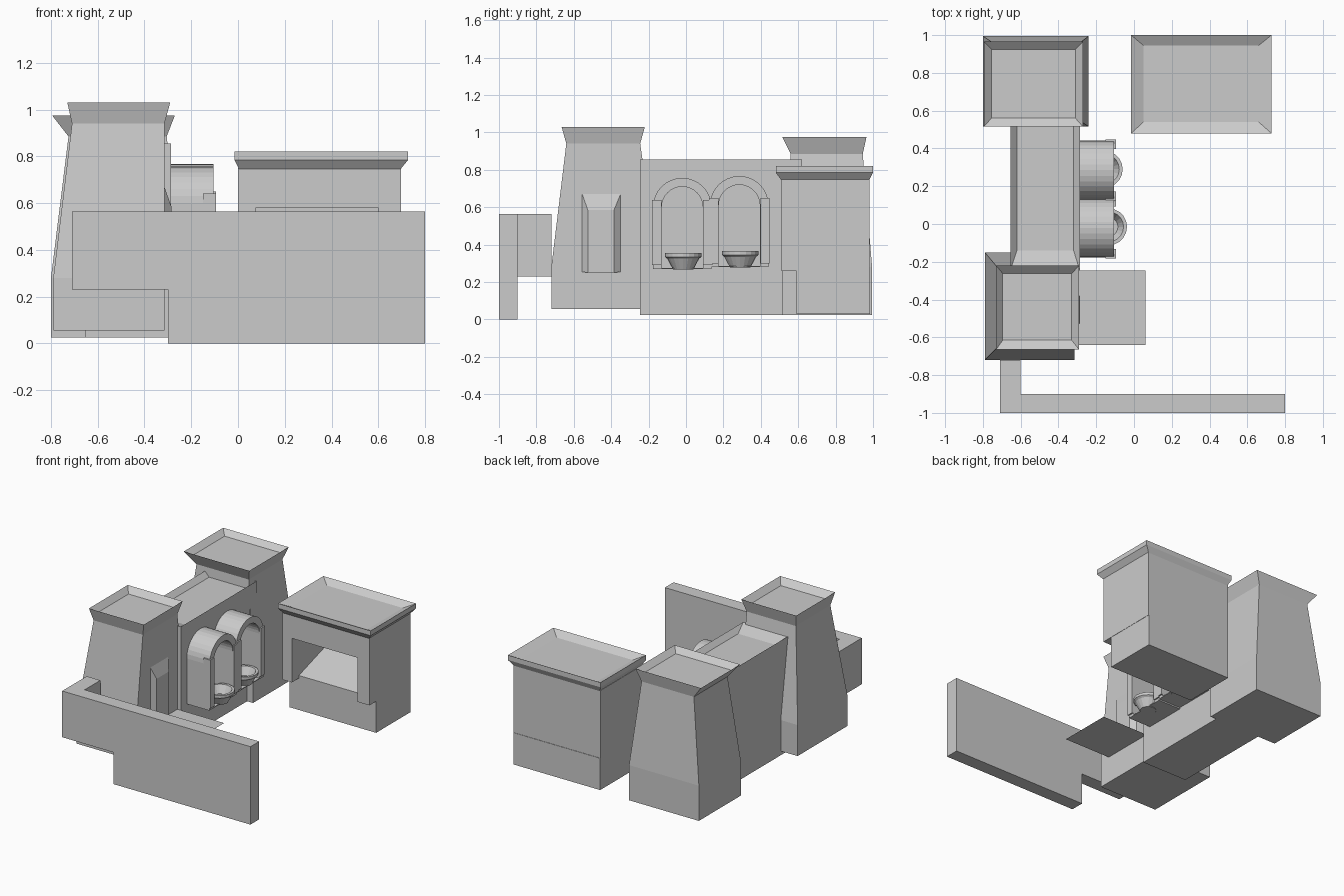
import bpy, bmesh, math

if "Cube" in bpy.data.objects:
    bpy.data.objects.remove(bpy.data.objects["Cube"])


def make(name, verts, faces):
    me = bpy.data.meshes.new(name)
    me.from_pydata(verts, [], faces)
    bm = bmesh.new()
    bm.from_mesh(me)
    bmesh.ops.recalc_face_normals(bm, faces=bm.faces)
    bm.to_mesh(me)
    bm.free()
    ob = bpy.data.objects.new(name, me)
    bpy.context.collection.objects.link(ob)
    return ob


def skin(name, rings):
    """Join equal-sized rings of points in order and cap both ends."""
    n = len(rings[0])
    verts = [p for r in rings for p in r]
    faces = [(i*n + j, i*n + (j+1) % n, (i+1)*n + (j+1) % n, (i+1)*n + j)
             for i in range(len(rings) - 1) for j in range(n)]
    faces += [tuple(range(n)), tuple(range(len(verts) - n, len(verts)))]
    return make(name, verts, faces)


def loft(name, *levels):
    """Stacked rectangles: (x0, x1, y0, y1, z)."""
    return skin(name, [[(a, c, z), (b, c, z), (b, d, z), (a, d, z)]
                       for a, b, c, d, z in levels])


def box(name, x0, x1, y0, y1, z0, z1):
    return loft(name, (x0, x1, y0, y1, z0), (x0, x1, y0, y1, z1))


def prism(name, pts, axis, lo, hi):
    """Extrude a profile along x (yz points) or y (xz points)."""
    at = {'x': lambda p, t: (t, p[0], p[1]), 'y': lambda p, t: (p[0], t, p[1])}[axis]
    return skin(name, [[at(p, t) for p in pts] for t in (lo, hi)])


# Front boundary wall with raised left end and its return
prism("boundary_wall", [(-.71, .23), (-.30, .23), (-.30, 0), (.80, 0), (.80, .565), (-.71, .565)],
      'y', -1, -.9)
box("boundary_return", -.71, -.60, -.9, -.72, .23, .565)

# Front tower: plinth, tapered shaft, flared rim and sunken roof
loft("front_tower", (-.79, -.315, -.72, -.15, .055), (-.79, -.315, -.72, -.15, .28),
     (-.71, -.315, -.64, -.245, .94), (-.73, -.29, -.665, -.22, 1.03),
     (-.695, -.33, -.615, -.262, .99))

# Back tower
loft("back_tower", (-.80, -.24, .515, .995, .025), (-.80, -.24, .515, .995, .28),
     (-.725, -.305, .56, .945, .885), (-.795, -.27, .515, .965, .975),
     (-.755, -.31, .56, .925, .94))

# Linking wall with sunken roof
loft("linking_wall", (-.655, -.287, -.245, .62, .025), (-.655, -.287, -.245, .62, .855),
     (-.62, -.32, -.14, .60, .82))

# Tapered door projecting from the front tower
skin("tower_door", [[(x, a, c), (x, b, c), (x, b, d), (x, a, d)] for x, a, b, c, d in
                    ((-.33, -.555, -.35, .255, .67), (-.315, -.555, -.35, .255, .67),
                     (-.285, -.525, -.385, .25, .585))])

# Thin landing in front of the door
make("door_landing", [(-.315, -.64, .25), (.06, -.64, .25), (.06, -.245, .25), (-.315, -.245, .25)],
     [(0, 1, 2, 3)])

# Two vaulted alcoves with floors, front piers and bowls
for i, (cy, dz, bowl_x) in enumerate(((-.02, 0, -.135), (.285, .01, -.158))):
    spring, bottom = .60 + dz, .27 + dz

    def arc(r):
        angles = [math.pi * k / 16 for k in range(17)]
        return [(cy - r * math.cos(a), spring + r * math.sin(a)) for a in angles]

    profile = ([(cy - .157, bottom)] + arc(.157) + [(cy + .157, bottom), (cy + .11, bottom)]
               + arc(.11)[::-1] + [(cy - .11, bottom)])
    prism(f"alcove_arch_{i}", profile, 'x', -.30, -.105)
    box(f"alcove_floor_{i}", -.30, -.105, cy - .11, cy + .11, bottom, bottom + .006)
    for side in (-1, 1):
        py = cy + side * .137
        box(f"alcove_pier_{i}", -.15, -.095, py - .025, py + .025, bottom + .02, .64 + dz)
    rings = [[(bowl_x + r * math.cos(k * math.pi / 10), cy + .005 + r * math.sin(k * math.pi / 10), z + dz)
              for k in range(20)]
             for r, z in ((.055, .268), (.085, .325), (.098, .335), (.098, .355), (.08, .355), (.05, .30))]
    skin(f"bowl_{i}", rings)

# Kiosk: recessed base, framed front opening, back wall, sloping counter
box("kiosk_base", 0, .695, .59, .983, .03, .26)
prism("kiosk_frame", [(0, .26), (.075, .26), (.075, .58), (.60, .58), (.60, .26), (.697, .26),
                      (.697, .75), (0, .75)], 'y', .51, .91)
box("kiosk_back_wall", 0, .697, .91, .98, .26, .75)
prism("kiosk_counter", [(.59, .255), (.59, .28), (.91, .38), (.91, .255)], 'x', .075, .60)

# Kiosk roof with flared edge and sunken top
loft("kiosk_roof", (.005, .695, .51, .98, .745), (-.015, .728, .48, 1.0, .785),
     (-.015, .728, .48, 1.0, .82), (.05, .66, .54, .945, .79))
